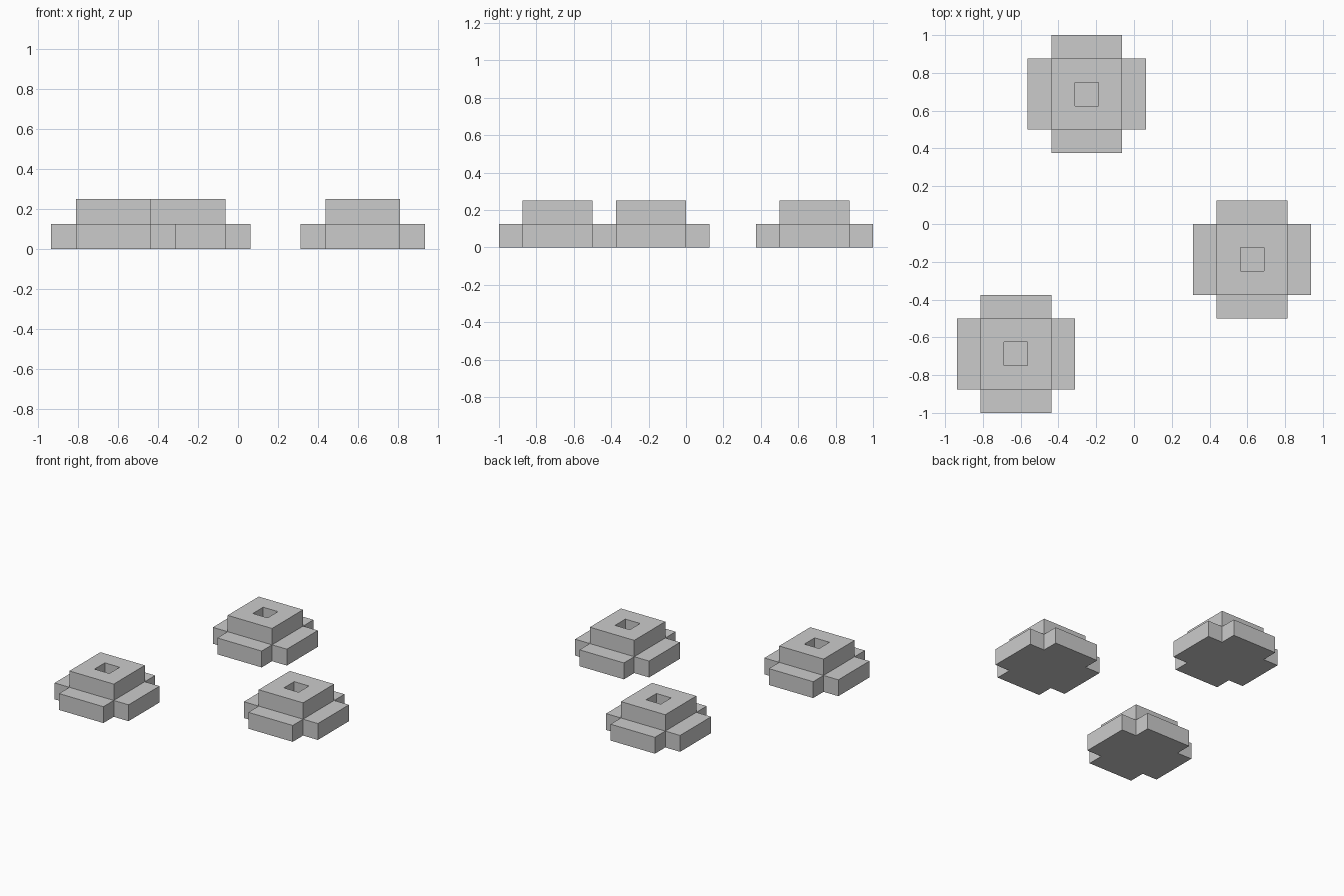
import bpy, bmesh
from mathutils import Vector

if "Cube" in bpy.data.objects:
    bpy.data.objects.remove(bpy.data.objects["Cube"])

U = 0.125  # every part is a whole number of these cubes

# Cross-shaped base layer and raised square ring with a central pit
cells = {(x, y, 0) for x in range(-2, 3) for y in range(-2, 3)
         if abs(x) + abs(y) < 4}
cells |= {(x, y, 1) for x in range(-1, 2) for y in range(-1, 2)
          if (x, y) != (0, 0)}


def block_mesh(name):
    """Skin the solid cells with outward-facing quads, then merge flat areas."""
    bm = bmesh.new()
    for cell in cells:
        centre = Vector(cell) + Vector((0, 0, 0.5))
        for axis in range(3):
            for sign in (-1, 1):
                n = Vector((0, 0, 0))
                n[axis] = sign
                if tuple(int(c + d) for c, d in zip(cell, n)) in cells:
                    continue
                u = Vector((0, 0, 0))
                u[(axis + 1) % 3] = 0.5
                v = n.cross(u)
                mid = centre + n * 0.5
                bm.faces.new([bm.verts.new((mid + p) * U)
                              for p in (-u - v, u - v, u + v, -u + v)])
    bmesh.ops.remove_doubles(bm, verts=bm.verts, dist=1e-4)
    bmesh.ops.dissolve_limit(bm, angle_limit=0.01, verts=bm.verts, edges=bm.edges)
    mesh = bpy.data.meshes.new(name)
    bm.to_mesh(mesh)
    bm.free()
    return mesh


# Three identical stepped blocks
mesh = block_mesh("stepped_block")
for name, x, y in (("back_block", -0.25, 0.6875),
                   ("right_block", 0.625, -0.1875),
                   ("front_left_block", -0.625, -0.6875)):
    ob = bpy.data.objects.new(name, mesh)
    ob.location = (x, y, 0)
    bpy.context.collection.objects.link(ob)
